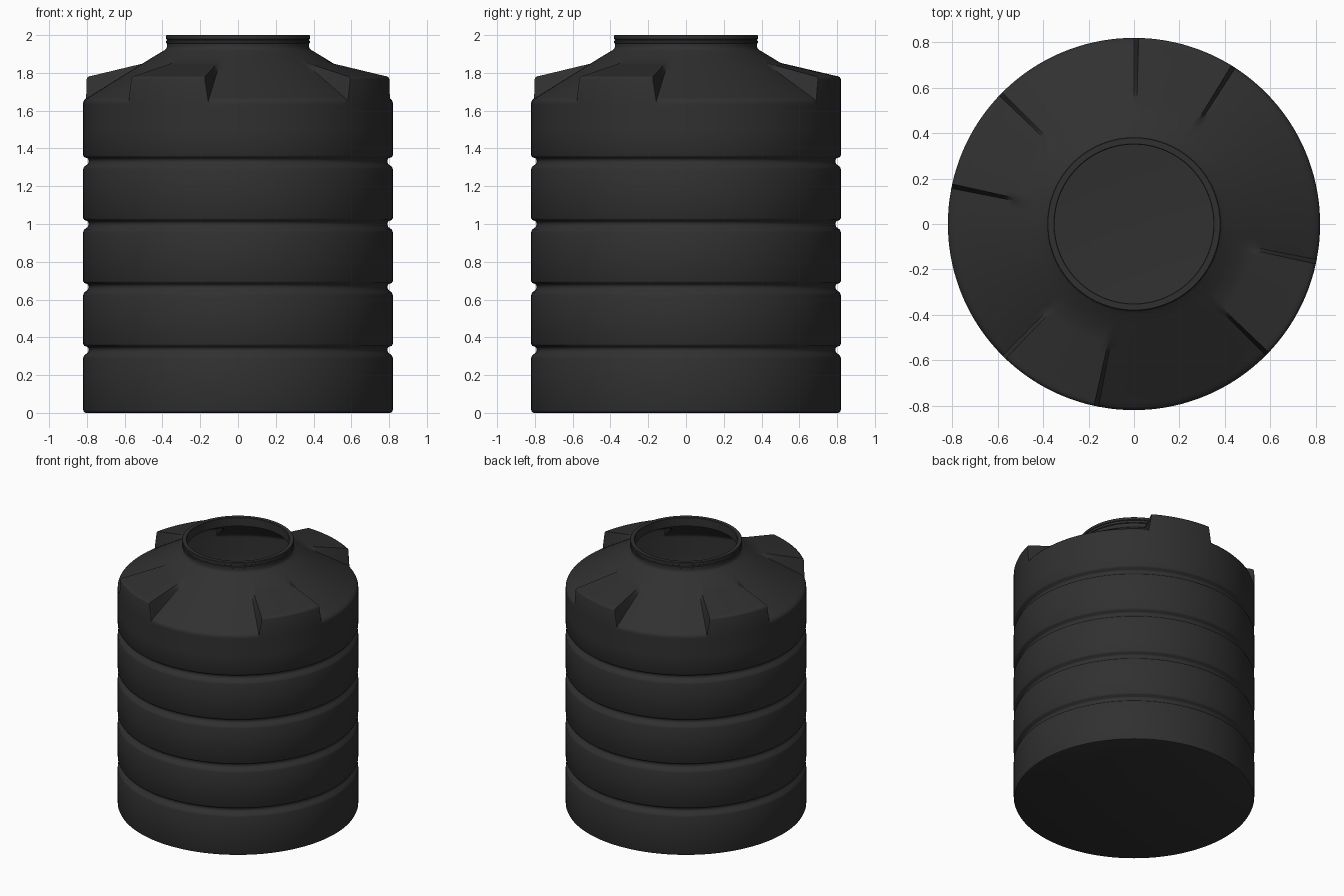
import bpy, bmesh, math

if "Cube" in bpy.data.objects:
    bpy.data.objects.remove(bpy.data.objects["Cube"])

# Raised shoulder blocks: (start, end) in degrees, seen from above
BLOCKS = [(57, 90), (135, 169), (225, 259), (315, 349)]
DRAFT = 1.4          # the side walls of a block lean by this many degrees
R = 0.82

# --- profile pieces (radius, height) ---
lower = [(0.805, 0.0), (0.815, 0.004), (R, 0.016)]
for z in (0.335, 0.668, 1.001, 1.334):      # four hoop grooves
    lower += [(R, z - 0.045), (0.815, z - 0.031), (0.796, z - 0.017), (0.791, z - 0.006),
              (0.791, z + 0.005), (0.797, z + 0.014), (0.814, z + 0.02), (R, z + 0.03)]
lower += [(R, 1.5), (R, 1.63)]

# shoulder: radius, height on the plain cone, height on a block
shoulder = [(R, 1.642, 1.766), (0.816, 1.653, 1.776), (0.806, 1.664, 1.782)]
for r in (0.79, 0.74, 0.69, 0.64, 0.59, 0.54, 0.5):
    cone = 1.667 + 0.62 * (0.80 - r)
    shoulder.append((r, cone, max(cone, 1.785 + 0.235 * (0.79 - r))))

# neck with a thin groove and a turned-in rim
neck = [(0.44, 1.89), (0.39, 1.92), (0.379, 1.929), (0.376, 1.94), (0.376, 1.955),
        (0.382, 1.958), (0.382, 1.968), (0.377, 1.971), (0.377, 1.977), (0.382, 1.98),
        (0.382, 1.997), (0.379, 2.0), (0.353, 2.0), (0.35, 1.997), (0.35, 1.935)]

# --- angles: even steps plus a pair at each block side ---
edges = []
for a, b in BLOCKS:
    edges += [(a, 0), (a + DRAFT, 1), (b - DRAFT, 1), (b, 0)]


def raised(deg):
    return int(any(a < deg < b for a, b in BLOCKS))


angles = list(edges)
for i in range(144):
    d = i * 2.5
    if all(abs(d - e) > 1.0 for e, _ in edges) and \
       not any(a < d < a + DRAFT or b - DRAFT < d < b for a, b in BLOCKS):
        angles.append((d, raised(d)))
angles.sort()

# --- tank shell ---
bm = bmesh.new()
columns = []
for deg, up in angles:
    t = math.radians(deg)
    pts = lower + [(s[0], s[1 + up]) for s in shoulder] + neck
    columns.append([bm.verts.new((r * math.cos(t), r * math.sin(t), z)) for r, z in pts])
for i, a in enumerate(columns):
    b = columns[(i + 1) % len(columns)]
    for j in range(len(a) - 1):
        bm.faces.new((a[j], b[j], b[j + 1], a[j + 1]))
bm.faces.new([c[0] for c in reversed(columns)])     # flat base

mesh = bpy.data.meshes.new("tank_shell")
bm.to_mesh(mesh)
bm.free()
tank = bpy.data.objects.new("tank_shell", mesh)
bpy.context.collection.objects.link(tank)

mat = bpy.data.materials.new("black_plastic")
mat.diffuse_color = (0.03, 0.03, 0.03, 1)
mat.use_nodes = True
mat.node_tree.nodes["Principled BSDF"].inputs["Base Color"].default_value = mat.diffuse_color
mesh.materials.append(mat)

bpy.context.view_layer.objects.active = tank
tank.select_set(True)
bpy.ops.object.shade_smooth_by_angle(angle=math.radians(40))
